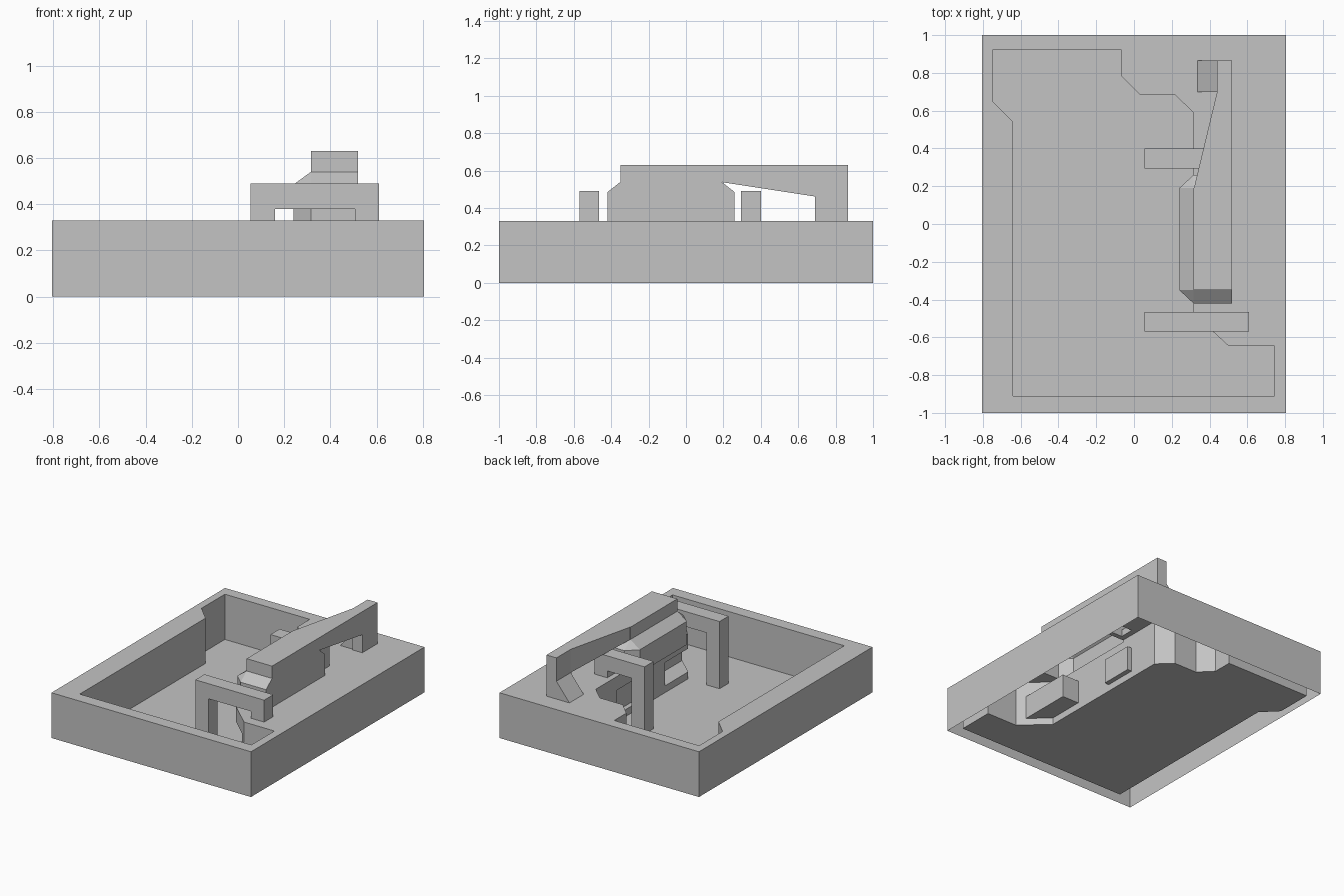
import bpy, bmesh

cube = bpy.data.objects.get("Cube")
if cube:
    bpy.data.objects.remove(cube, do_unlink=True)

grey = bpy.data.materials.new("plain_grey")
grey.use_nodes = True
grey.diffuse_color = (0.55, 0.55, 0.55, 1)
grey.node_tree.nodes["Principled BSDF"].inputs["Base Color"].default_value = grey.diffuse_color


def finish(name, bm):
    bmesh.ops.recalc_face_normals(bm, faces=bm.faces[:])
    mesh = bpy.data.meshes.new(name)
    bm.to_mesh(mesh)
    bm.free()
    mesh.materials.append(grey)
    obj = bpy.data.objects.new(name, mesh)
    bpy.context.collection.objects.link(obj)
    return obj


def prism(name, outline, z0, z1):
    """Vertical extrusion of a plan outline."""
    bm = bmesh.new()
    face = bm.faces.new([bm.verts.new((x, y, z0)) for x, y in outline])
    if z1 > z0:
        ext = bmesh.ops.extrude_face_region(bm, geom=[face])
        tops = [v for v in ext["geom"] if isinstance(v, bmesh.types.BMVert)]
        bmesh.ops.translate(bm, verts=tops, vec=(0, 0, z1 - z0))
    return finish(name, bm)


def box(name, x0, x1, y0, y1, z0, z1):
    return prism(name, [(x0, y0), (x1, y0), (x1, y1), (x0, y1)], z0, z1)


def hull(name, points):
    """Convex solid around a few points."""
    bm = bmesh.new()
    for p in points:
        bm.verts.new(p)
    bmesh.ops.convex_hull(bm, input=bm.verts[:])
    bmesh.ops.dissolve_limit(bm, angle_limit=0.01, verts=bm.verts[:], edges=bm.edges[:])
    return finish(name, bm)


def combine(target, other, operation):
    mod = target.modifiers.new("combine", "BOOLEAN")
    mod.operation = operation
    mod.solver = "EXACT"
    mod.object = other
    bpy.context.view_layer.objects.active = target
    bpy.ops.object.modifier_apply(modifier=mod.name)
    bpy.data.objects.remove(other, do_unlink=True)


RIM = 0.33
SINK = 0.315   # parts on the rim start slightly inside it

# Tray with its pocket and two side recesses
pocket = [(-.64, -.91), (.745, -.91), (.745, -.645), (.5, -.645), (.315, -.475),
          (.315, .59), (.215, .685), (.03, .685), (-.065, .78), (-.065, .92),
          (-.75, .92), (-.75, .65), (-.64, .54)]
shell = box("tray_shell", -.805, .805, -1, 1, 0, RIM)
combine(shell, prism("pocket_cutter", pocket, -.1, .5), "DIFFERENCE")
combine(shell, box("front_recess", .28, .45, -.62, -.21, .05, .22), "DIFFERENCE")
combine(shell, box("rear_recess", .28, .35, .11, .35, .05, .23), "DIFFERENCE")


# Bridges from the pocket floor to the rim
def bridge(name, x1, y0, y1):
    x0, t = .055, .105
    beam = box(name, x0, x1, y0, y1, .38, .49)
    combine(beam, box("inner_leg", x0, x0 + t, y0, y1, 0, .45), "UNION")
    combine(beam, box("outer_leg", x1 - t, x1, y0, y1, SINK, .45), "UNION")
    return beam


bridges = [bridge("front_bridge", .61, -.57, -.465), bridge("rear_bridge", .46, .295, .4)]

# Raised housing with chamfered shoulders
base = [(.24, -.35), (.315, -.42), (.52, -.42), (.52, .26), (.315, .26), (.24, .19)]
top = [(.315, -.35), (.52, -.35), (.52, .19), (.315, .19)]
housing = hull("housing", [(x, y, z) for x, y in base for z in (SINK, .485)]
               + [(x, y, .54) for x, y in top])
combine(housing, prism("housing_top", top, .5, .63), "UNION")

# Tapering arm, its end post and the wedge foot
arm = hull("arm", [(x, y, z) for y, xs, zs in ((.18, .315, .54), (.7, .44, .46))
                   for x in (xs, .52) for z in (zs, .63)])
combine(arm, box("arm_post", .44, .52, .69, .865, SINK, .63), "UNION")
foot = hull("foot", [(x, y, z) for y in (.7, .865)
                     for x, z in ((.335, RIM), (.335, SINK), (.46, SINK), (.46, .46), (.44, .46))])
combine(arm, foot, "UNION")
combine(housing, arm, "UNION")

for part in bridges + [housing]:
    combine(shell, part, "UNION")

# Open the underside below the rim, keeping a thin pocket floor
bm = bmesh.new()
bm.from_mesh(shell.data)
under = [f for f in bm.faces if f.normal.z < -.9 and f.calc_center_median().z < .005]
bmesh.ops.delete(bm, geom=under, context="FACES")
bm.to_mesh(shell.data)
bm.free()
floor = prism("pocket_floor", pocket, 0, 0)
